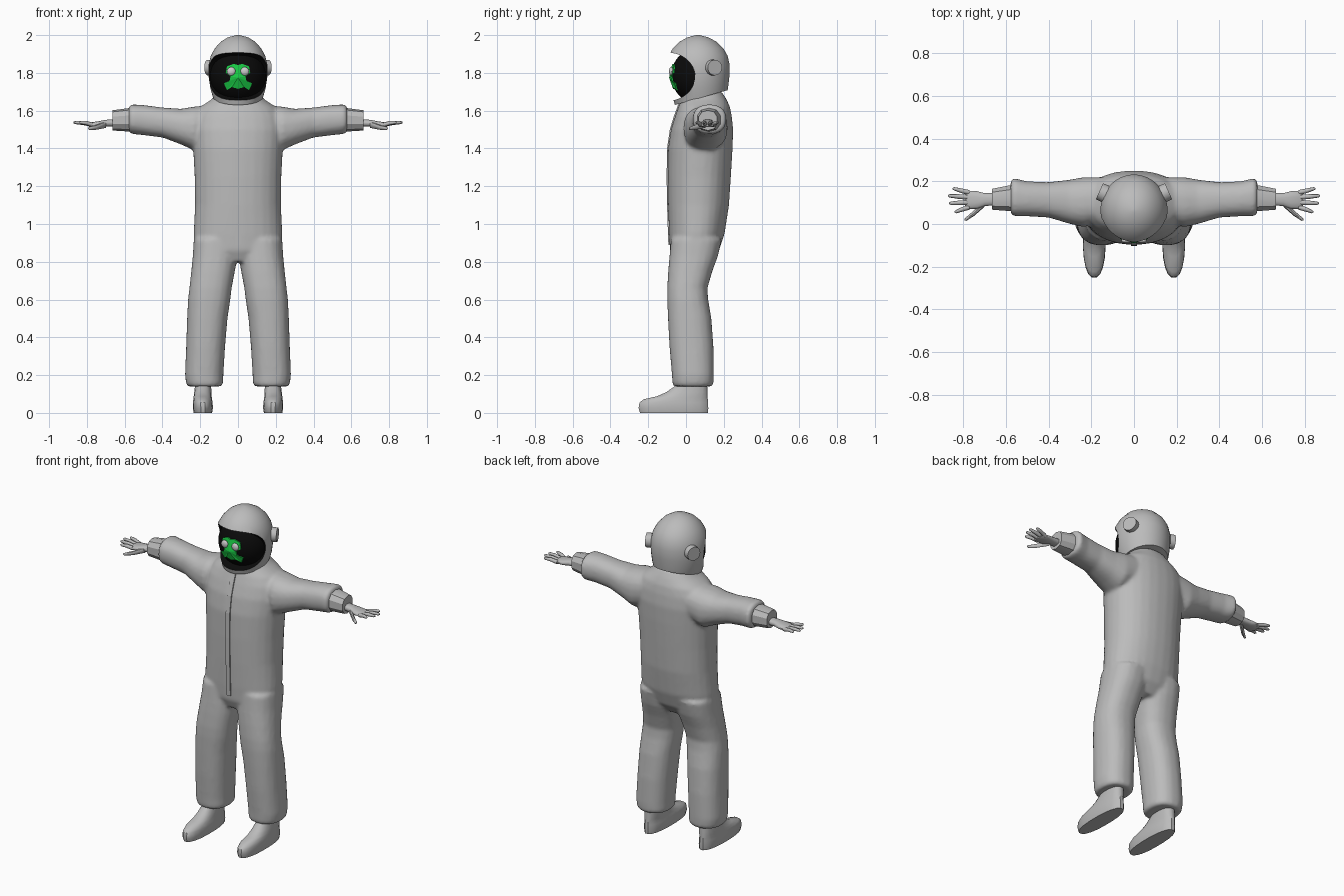
import bpy, bmesh, math
from mathutils import Vector

cube = bpy.data.objects.get("Cube")
if cube:
    bpy.data.objects.remove(cube)


def material(name, rgb):
    m = bpy.data.materials.new(name)
    m.use_nodes = True
    m.diffuse_color = (*rgb, 1)
    shader = next(n for n in m.node_tree.nodes if n.type == 'BSDF_PRINCIPLED')
    shader.inputs["Base Color"].default_value = (*rgb, 1)
    shader.inputs["Roughness"].default_value = 0.7
    return m


GREY = material("suit grey", (0.5, 0.5, 0.5))
BLACK = material("visor black", (0.003, 0.003, 0.003))
GREEN = material("mask green", (0.01, 0.6, 0.06))
PALE = material("lens grey", (0.6, 0.6, 0.6))


def skin(bm, rings):
    """Join equal rings of points into a closed tube."""
    rows = [[bm.verts.new(p) for p in ring] for ring in rings]
    n = len(rows[0])
    for a, b in zip(rows, rows[1:]):
        for i in range(n):
            j = (i + 1) % n
            bm.faces.new((a[i], a[j], b[j], b[i]))
    bm.faces.new(rows[0])
    bm.faces.new(rows[-1])


def loft(bm, axis, sections, side=1, n=20, power=0.85):
    """Sections are (position, low, high, low, high) bounds across the axis."""
    rings = []
    for t, a0, a1, b0, b1 in sections:
        ring = []
        for i in range(n):
            w = 2 * math.pi * (i + 0.5) / n
            c, s = math.cos(w), math.sin(w)
            a = (a0 + a1) / 2 + (a1 - a0) / 2 * math.copysign(abs(c) ** power, c)
            b = (b0 + b1) / 2 + (b1 - b0) / 2 * math.copysign(abs(s) ** power, s)
            p = (a, b, t) if axis == 'z' else (t, a, b)
            ring.append((p[0] * side, p[1], p[2]))
        rings.append(ring)
    skin(bm, rings)


def rod(bm, points, radii, n=8):
    """Tapered tube through points, lying roughly along x."""
    rings = []
    for p, r in zip(points, radii):
        rings.append([(p[0], p[1] + r * math.cos(2 * math.pi * i / n),
                       p[2] + r * math.sin(2 * math.pi * i / n)) for i in range(n)])
    skin(bm, rings)


def finish(name, bm, *mats):
    bmesh.ops.recalc_face_normals(bm, faces=bm.faces)
    me = bpy.data.meshes.new(name)
    bm.to_mesh(me)
    bm.free()
    for m in mats:
        me.materials.append(m)
    ob = bpy.data.objects.new(name, me)
    bpy.context.collection.objects.link(ob)
    return ob


def activate(ob):
    bpy.ops.object.select_all(action='DESELECT')
    ob.select_set(True)
    bpy.context.view_layer.objects.active = ob


def smooth(ob, degrees=40):
    activate(ob)
    bpy.ops.object.shade_smooth_by_angle(angle=math.radians(degrees))


def ellipsoid(bm, centre, radii, u=32, v=20):
    made = bmesh.ops.create_uvsphere(bm, u_segments=u, v_segments=v, radius=1)
    for vert in made["verts"]:
        vert.co = Vector(centre) + Vector(a * b for a, b in zip(vert.co, radii))


# Coverall: torso, sleeves and trouser legs fused into one skin
TORSO = [(0.80, -.12, .12, -.06, .13), (0.86, -.225, .225, -.085, .175),
         (0.95, -.235, .235, -.09, .205), (1.10, -.228, .228, -.095, .228),
         (1.25, -.23, .23, -.097, .238), (1.40, -.238, .238, -.095, .247),
         (1.50, -.245, .245, -.08, .25), (1.57, -.235, .235, -.058, .243),
         (1.62, -.20, .20, -.04, .233), (1.66, -.14, .14, -.025, .215),
         (1.70, -.10, .10, .01, .19)]
LEG = [(.14, .09, .265, -.065, .135), (.155, .078, .275, -.072, .146),
       (.20, .077, .281, -.075, .148), (.35, .068, .275, -.088, .146),
       (.50, .055, .27, -.096, .135), (.60, .04, .265, -.1, .118),
       (.66, .033, .258, -.1, .114), (.75, .016, .248, -.095, .14),
       (.83, .002, .24, -.088, .17), (.92, -.005, .235, -.08, .19)]
SLEEVE = [(.12, .02, .22, 1.44, 1.63), (.235, -.015, .22, 1.39, 1.622),
          (.30, .0, .208, 1.42, 1.61), (.40, .03, .196, 1.458, 1.617),
          (.50, .036, .2, 1.47, 1.63), (.565, .036, .216, 1.477, 1.634),
          (.578, .05, .2, 1.487, 1.62)]
bm = bmesh.new()
loft(bm, 'z', TORSO, n=28, power=0.9)
for side in (-1, 1):
    loft(bm, 'z', LEG, side)
    loft(bm, 'x', SLEEVE, side)
suit = finish("coverall", bm, GREY)
remesh = suit.modifiers.new("fuse", 'REMESH')
remesh.mode = 'VOXEL'
remesh.voxel_size = 0.011
relax = suit.modifiers.new("relax", 'SMOOTH')
relax.iterations = 5
activate(suit)
for mod in list(suit.modifiers):
    bpy.ops.object.modifier_apply(modifier=mod.name)
smooth(suit, 60)

# Front zip strip following the chest
bm = bmesh.new()
loft(bm, 'z', [(z, -.015, .015, y, y + .03) for z, y in
               ((.89, -.095), (1.1, -.102), (1.25, -.104), (1.4, -.102),
                (1.5, -.087), (1.57, -.066), (1.64, -.04))], n=4, power=.3)
finish("zip_strip", bm, GREY)

# Cuffs, hands and boots on both sides
BOOT = [(0, .137, .235, -.245, .118), (.025, .132, .24, -.253, .12),
        (.055, .134, .239, -.248, .118), (.072, .137, .237, -.225, .117),
        (.088, .139, .235, -.155, .116), (.11, .14, .232, -.105, .115),
        (.145, .142, .228, -.055, .113), (.22, .142, .228, -.04, .11)]
HAND = [(.64, .088, .145, 1.515, 1.556), (.70, .083, .145, 1.515, 1.552),
        (.735, .07, .155, 1.512, 1.545), (.78, .068, .157, 1.512, 1.538),
        (.792, .08, .148, 1.516, 1.532)]
FINGERS = [(.147, .85, .165), (.125, .872, .132), (.101, .866, .097), (.079, .84, .058)]
for label, side in (("left", 1), ("right", -1)):
    bm = bmesh.new()
    loft(bm, 'z', BOOT, side)
    smooth(finish(label + "_boot", bm, GREY))

    bm = bmesh.new()
    loft(bm, 'x', [(.55, .055, .19, 1.488, 1.617), (.665, .065, .167, 1.495, 1.602)],
         side, n=10)
    smooth(finish(label + "_cuff", bm, GREY), 30)

    bm = bmesh.new()
    loft(bm, 'x', HAND, side, n=12)
    for base, reach, tip in FINGERS:
        middle = (base + tip) / 2
        rod(bm, [(side * .77, base, 1.525), (side * (.77 + reach) / 2, middle, 1.535),
                 (side * (reach - .008), tip, 1.537), (side * reach, tip, 1.537)],
            (.012, .011, .008, .003))
    rod(bm, [(side * .70, .098, 1.527), (side * .75, .05, 1.512),
             (side * .785, .024, 1.506), (side * .795, .02, 1.506)],
        (.018, .013, .009, .003))
    smooth(finish(label + "_hand", bm, GREY), 50)

# Helmet shell with a slanted lower rim
SHELL = [(1.60, .115, -.05, .20), (1.66, .13, -.068, .213), (1.72, .147, -.085, .223),
         (1.78, .156, -.097, .23), (1.84, .157, -.102, .232), (1.89, .145, -.094, .221),
         (1.93, .123, -.07, .198), (1.965, .091, -.034, .161), (1.988, .054, .007, .119),
         (2.0, .01, .053, .073)]
bm = bmesh.new()
loft(bm, 'z', [(z, -r, r, y0, y1) for z, r, y0, y1 in SHELL], n=40, power=1)
cut = bmesh.ops.bisect_plane(bm, geom=bm.verts[:] + bm.edges[:] + bm.faces[:],
                             plane_co=(0, -.06, 1.63), plane_no=(0, -.28, 1),
                             clear_inner=True)
bmesh.ops.holes_fill(bm, edges=[e for e in bm.edges if e.is_boundary])
helmet = finish("helmet", bm, GREY, BLACK)

# Face opening, whose cut walls turn black
bm = bmesh.new()
skin(bm, [[(x, -.1 + .148 * math.cos(w), 1.78 + .128 * math.sin(w))
           for w in (2 * math.pi * i / 40 for i in range(40))] for x in (-.3, .3)])
for f in bm.faces:
    f.material_index = 1
cutter = finish("opening_cutter", bm, GREY, BLACK)
cutter.hide_render = True
cutter.hide_viewport = True
mod = helmet.modifiers.new("opening", 'BOOLEAN')
mod.operation = 'DIFFERENCE'
mod.solver = 'EXACT'
mod.object = cutter
activate(helmet)
bpy.ops.object.modifier_apply(modifier=mod.name)
bpy.data.objects.remove(cutter)
smooth(helmet)

# Dark visor filling the opening
CENTRE, RADII = (0, .065, 1.785), (.149, .143, .148)
bm = bmesh.new()
ellipsoid(bm, CENTRE, RADII)
smooth(finish("visor", bm, BLACK))


def visor_y(x, z):
    k = 1 - (x / RADII[0]) ** 2 - ((z - CENTRE[2]) / RADII[2]) ** 2
    return CENTRE[1] - RADII[1] * math.sqrt(max(k, 0))


# Breathing mask plate with side filters
HALF = [(0, 1.842), (.022, 1.848), (.058, 1.835), (.066, 1.80), (.04, 1.782),
        (.045, 1.757), (.075, 1.745), (.058, 1.708), (.032, 1.725), (0, 1.715)]
outline = HALF + [(-x, z) for x, z in HALF[-2:0:-1]]
bm = bmesh.new()
hub = bm.verts.new((0, visor_y(0, 1.775) - .012, 1.775))
rim = [bm.verts.new((x, visor_y(x, z) - .007, z)) for x, z in outline]
back = [bm.verts.new((x, visor_y(x, z) + .01, z)) for x, z in outline]
for i in range(len(rim)):
    j = (i + 1) % len(rim)
    bm.faces.new((hub, rim[i], rim[j]))
    bm.faces.new((rim[i], back[i], back[j], rim[j]))
finish("breathing_mask", bm, GREEN)

# Lenses and ear discs
for label, side in (("left", 1), ("right", -1)):
    bm = bmesh.new()
    ellipsoid(bm, (side * .036, visor_y(.036, 1.808) - .006, 1.808), (.023, .012, .023), 16, 10)
    smooth(finish(label + "_lens", bm, PALE))

    bm = bmesh.new()
    bmesh.ops.create_cone(bm, cap_ends=True, segments=24, radius1=.043, radius2=.041, depth=.05)
    disc = finish(label + "_ear_disc", bm, GREY)
    disc.rotation_euler = (0, math.pi / 2 * side, .42 * side)
    disc.location = (side * .139, .143, 1.828)
    smooth(disc)
